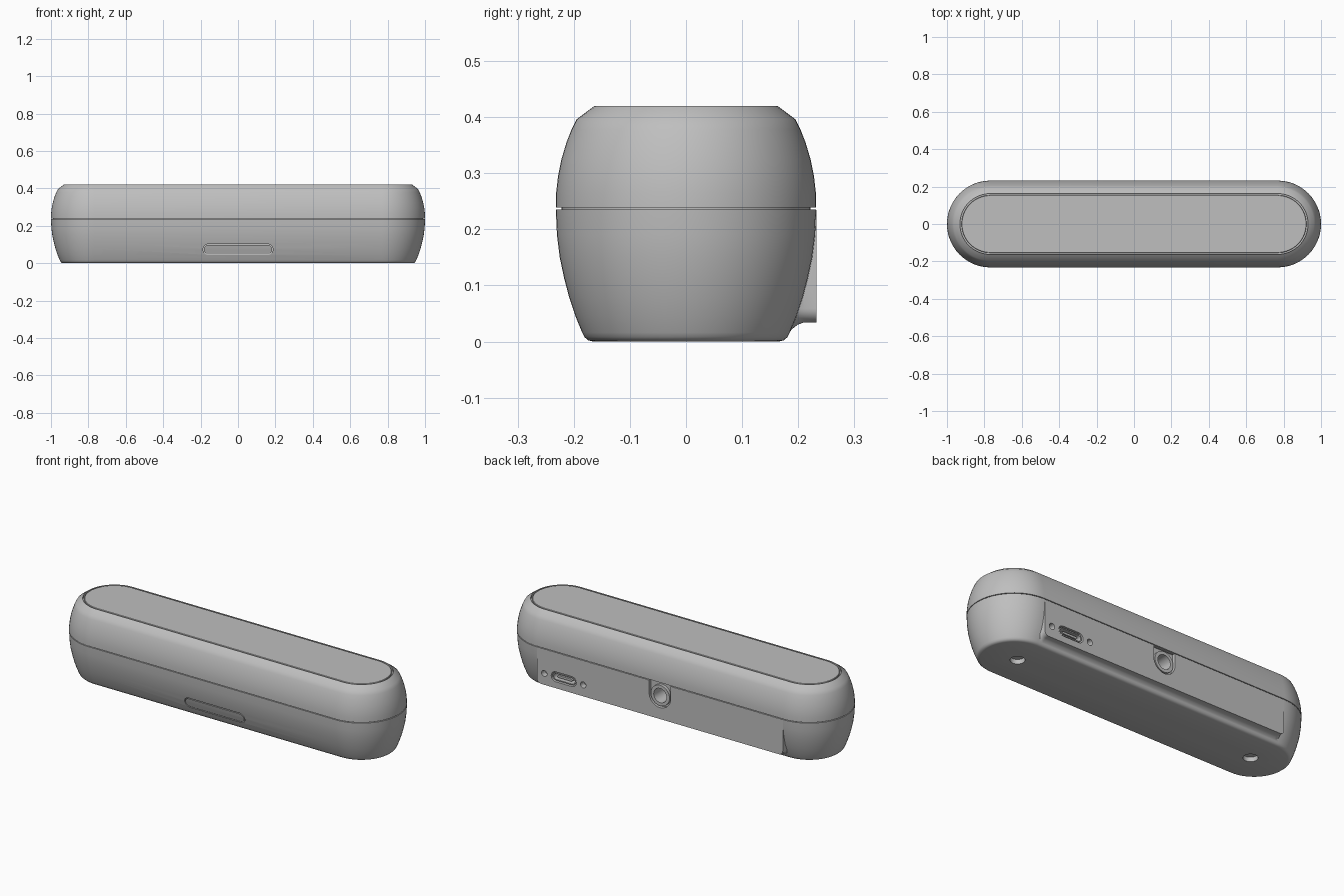
import bpy, bmesh
from math import sin, cos, pi

cube = bpy.data.objects.get("Cube")
if cube:
    bpy.data.objects.remove(cube, do_unlink=True)

grey = bpy.data.materials.new("light_grey")
grey.use_nodes = True
colour = (0.52, 0.52, 0.52, 1)
grey.diffuse_color = colour
grey.node_tree.nodes["Principled BSDF"].inputs["Base Color"].default_value = colour

HALF = 0.768      # half length of the straight sides
BACK = 0.2325     # plane of the flat rear panel


def stadium(half, r, n=32):
    """Outline of a slot (or a circle when half is 0)."""
    pts = []
    for side in (1, -1):
        for i in range(n + 1):
            a = -pi / 2 + pi * i / n
            pts.append((side * (half + r * cos(a)), side * r * sin(a)))
    return pts


def loft(name, loops, ring=False):
    """Skin matching loops; cap the ends, or join last to first for a ring."""
    bm = bmesh.new()
    rows = [[bm.verts.new(p) for p in loop] for loop in loops]
    pairs = list(zip(rows, rows[1:])) + ([(rows[-1], rows[0])] if ring else [])
    for a, b in pairs:
        for i in range(len(a)):
            j = (i + 1) % len(a)
            bm.faces.new((a[i], a[j], b[j], b[i]))
    if not ring:
        bm.faces.new(rows[0][::-1])
        bm.faces.new(rows[-1])
    bmesh.ops.remove_doubles(bm, verts=bm.verts, dist=1e-5)
    bmesh.ops.recalc_face_normals(bm, faces=bm.faces)
    mesh = bpy.data.meshes.new(name)
    bm.to_mesh(mesh)
    bm.free()
    mesh.materials.append(grey)
    ob = bpy.data.objects.new(name, mesh)
    bpy.context.collection.objects.link(ob)
    return ob


def shell(name, profile):
    """Stadium-shaped body from (radius, height) pairs."""
    return loft(name, [[(x, y, z) for x, y in stadium(HALF, r)] for r, z in profile])


def slot(name, x, z, half, r, y0, y1, wall=0):
    """Slot prism along y; a hollow ring if wall is set."""
    def at(rad, y):
        return [(x + u, y, z + v) for u, v in stadium(half, rad, 16)]
    loops = [at(r, y0), at(r, y1)]
    if wall:
        loops += [at(r - wall, y1), at(r - wall, y0)]
    return loft(name, loops, bool(wall))


def combine(target, tool, operation):
    mod = target.modifiers.new("cut", "BOOLEAN")
    mod.operation, mod.solver, mod.object = operation, "EXACT", tool
    activate(target)
    bpy.ops.object.modifier_apply(modifier=mod.name)
    bpy.data.objects.remove(tool, do_unlink=True)


def activate(ob):
    bpy.ops.object.select_all(action="DESELECT")
    ob.select_set(True)
    bpy.context.view_layer.objects.active = ob


# Lower shell with rounded base and recessed neck for the seam
lower = shell("lower_shell", [
    (0.165, 0), (0.174, 0.002), (0.181, 0.008), (0.185, 0.016), (0.197, 0.045),
    (0.208, 0.078), (0.217, 0.112), (0.225, 0.15), (0.23, 0.19), (0.232, 0.235),
    (0.222, 0.235), (0.222, 0.237)])

# Upper shell with chamfered rim and a groove around the top panel
upper = shell("upper_shell", [
    (0.222, 0.237), (0.222, 0.239), (0.232, 0.239), (0.2315, 0.265), (0.228, 0.295),
    (0.222, 0.325), (0.213, 0.355), (0.204, 0.378), (0.195, 0.396), (0.163, 0.42),
    (0.161, 0.42), (0.161, 0.408)])
top = shell("top_panel", [(0.154, 0.4), (0.154, 0.418), (0.152, 0.42)])


# Flat rear panel, flaring into the lower shell
def panel_loop(y, flare):
    w, low, r = HALF - 0.003 + flare, 0.034 - flare, 0.025 + flare
    half = [(w, 0.2345)]
    for i in range(9):
        a = pi / 2 * i / 8
        half.append((w - r + r * cos(a), low + r - r * sin(a)))
    pts = half + [(-x, z) for x, z in half[::-1]]
    return [(x, y, z) for x, z in pts]


rear = loft("rear_panel", [panel_loop(y, f) for y, f in (
    (0.16, 0.024), (0.18, 0.024), (0.184, 0.018), (0.19, 0.011),
    (0.199, 0.004), (0.21, 0), (BACK, 0))])
combine(lower, rear, "UNION")

# Front button outline
combine(lower, slot("cutter", 0, 0.073, 0.157, 0.03, -0.26, -0.192, 0.005), "DIFFERENCE")

# Rear sockets: charging port, two screw holes, round jack
PORT_X, PORT_Z, JACK_Z = 0.598, 0.098, 0.165
combine(lower, slot("cutter", PORT_X, PORT_Z, 0.05, 0.028, 0.17, 0.26), "DIFFERENCE")
for side in (-1, 1):
    combine(lower, slot("cutter", PORT_X + side * 0.121, PORT_Z, 0, 0.017, 0.2, 0.26), "DIFFERENCE")
combine(lower, slot("cutter", 0, JACK_Z, 0, 0.067, 0.213, 0.26), "DIFFERENCE")
notch = [(x, z) for x, z in ((-0.067, JACK_Z), (0.067, JACK_Z), (0.067, 0.2355), (-0.067, 0.2355))]
combine(lower, loft("cutter", [[(x, y, z) for x, z in notch] for y in (0.2135, 0.26)]), "DIFFERENCE")
combine(lower, slot("cutter", 0, JACK_Z, 0, 0.04, 0.13, 0.26), "DIFFERENCE")

# Screw holes under the base
for side in (-1, 1):
    hole = loft("cutter", [[(side * 0.745 + x, y, z) for x, y in stadium(0, 0.037, 16)]
                           for z in (-0.02, 0.025)])
    combine(lower, hole, "DIFFERENCE")

# Socket fittings
port_rim = slot("port_rim", PORT_X, PORT_Z, 0.05, 0.022, 0.165, 0.228, 0.006)
port_tongue = slot("port_tongue", PORT_X, PORT_Z, 0.04, 0.006, 0.165, 0.222)
jack_ring = slot("jack_ring", 0, JACK_Z, 0, 0.058, 0.205, 0.23, 0.018)

for ob in (lower, upper, top, port_rim, port_tongue, jack_ring):
    activate(ob)
    bpy.ops.object.shade_smooth_by_angle(angle=0.5)
